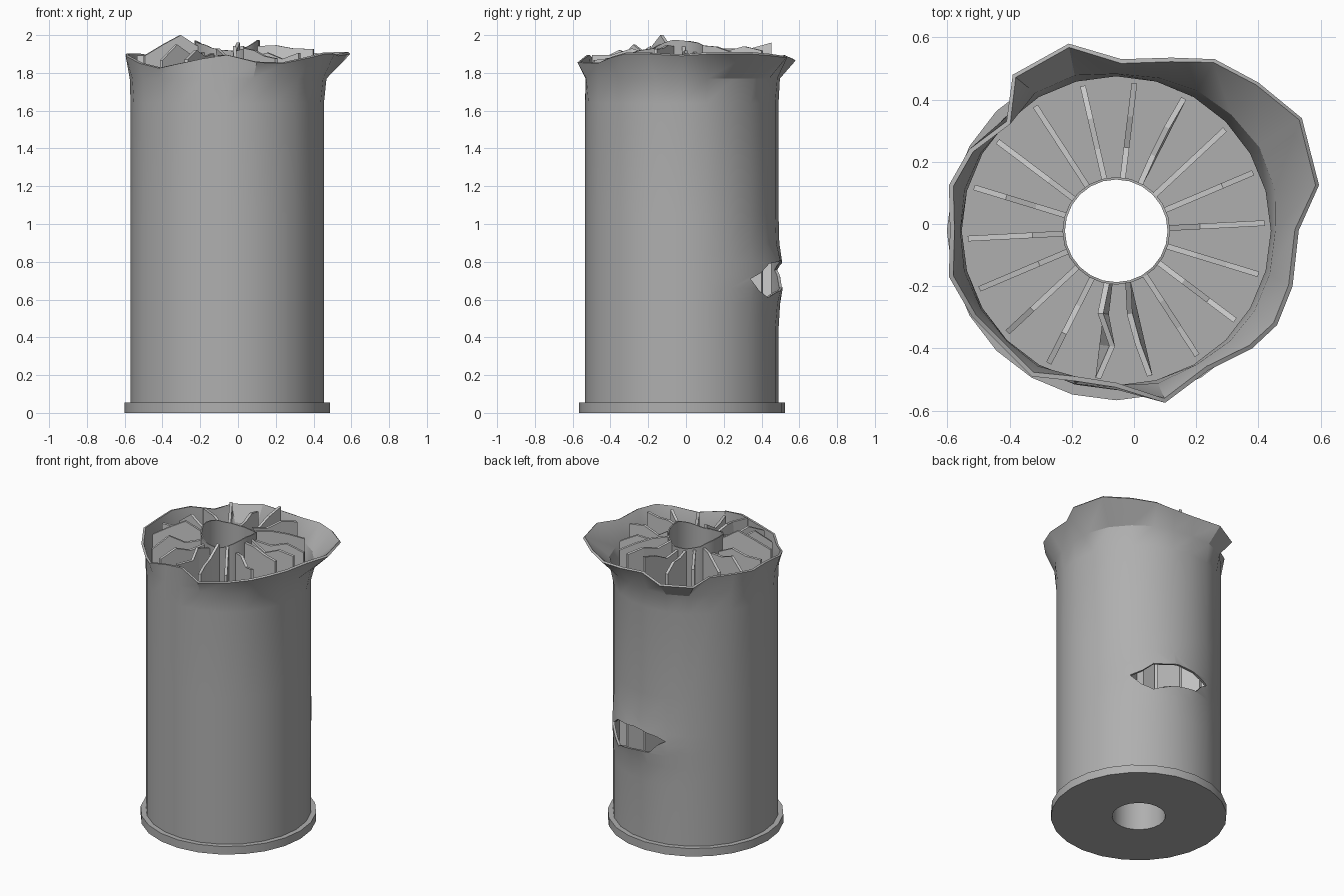
import bpy, bmesh, random
from math import sin, cos, radians, exp

if "Cube" in bpy.data.objects:
    bpy.data.objects.remove(bpy.data.objects["Cube"])

CX, CY = -0.057, -0.022      # axis of the canister
SEG = 24
random.seed(4)


def grey(name, v):
    m = bpy.data.materials.new(name)
    m.diffuse_color = (v, v, v, 1)
    m.use_nodes = True
    m.node_tree.nodes["Principled BSDF"].inputs["Base Color"].default_value = m.diffuse_color
    return m


BODY, FIN = grey("dark_steel", 0.43), grey("steel", 0.62)


def polar(r, deg, z):
    a = radians(deg)
    return (CX + r * cos(a), CY + r * sin(a), z)


def make(name, verts, faces, smooth=32, fix=True, mat=BODY):
    me = bpy.data.meshes.new(name)
    me.from_pydata(verts, [], faces)
    if fix:
        bm = bmesh.new()
        bm.from_mesh(me)
        bmesh.ops.recalc_face_normals(bm, faces=bm.faces)
        bm.to_mesh(me)
        bm.free()
    me.materials.append(mat)
    ob = bpy.data.objects.new(name, me)
    bpy.context.collection.objects.link(ob)
    select(ob)
    if smooth:
        bpy.ops.object.shade_smooth_by_angle(angle=radians(smooth))
    return ob


def select(ob):
    bpy.ops.object.select_all(action='DESELECT')
    bpy.context.view_layer.objects.active = ob
    ob.select_set(True)


def ring_mesh(name, rings, closed=False):
    """Skin rings of SEG points each; closed joins last ring to first."""
    verts = [v for r in rings for v in r]
    n = len(rings)
    faces = []
    for k in range(n if closed else n - 1):
        a, b = k * SEG, ((k + 1) % n) * SEG
        for i in range(SEG):
            j = (i + 1) % SEG
            faces.append((a + i, a + j, b + j, b + i))
    return make(name, verts, faces, fix=closed)


def circle(r, z):
    return [polar(r, 15 * i, z) for i in range(SEG)]


# base plate with flange and central opening
ring_mesh("base_flange", [circle(0.165, 0), circle(0.545, 0),
                          circle(0.545, 0.055), circle(0.165, 0.055)], True)

# central tube with a torn, wavy top
top = [1.945 + 0.03 * cos(radians(30 * i)) + random.uniform(-.006, .006) for i in range(SEG)]
ring_mesh("inner_tube", [
    circle(0.165, 0.0), circle(0.173, 0.0),
    [polar(0.173, 15 * i, top[i]) for i in range(SEG)],
    [polar(0.165, 15 * i, top[i]) for i in range(SEG)]], True)

# outer wall: slight bulge around the breach, flared torn rim (x, y, z)
RIM = [(.53, -.02, 1.89), (.595, .125, 1.90), (.54, .34, 1.90), (.40, .455, 1.89),
       (.26, .53, 1.88), (.12, .535, 1.88), (-.04, .53, 1.89), (-.21, .58, 1.865),
       (-.39, .48, 1.86), (-.41, .33, 1.88), (-.53, .24, 1.90), (-.595, .125, 1.90),
       (-.592, -.02, 1.90), (-.595, -.17, 1.89), (-.52, -.30, 1.85), (-.42, -.40, 1.825),
       (-.33, -.49, 1.845), (-.19, -.505, 1.875), (-.06, -.525, 1.895), (.10, -.575, 1.855),
       (.24, -.47, 1.85), (.38, -.40, 1.88), (.46, -.325, 1.90), (.51, -.20, 1.90)]


def wall_ring(z):
    pts = []
    for i in range(SEG):
        bulge = 0.04 * exp(-((z - .72) / .13) ** 2 - ((15 * i - 74) / 26) ** 2)
        pts.append(polar(0.512 + bulge, 15 * i, z))
    return pts


def blend(a, b, t):
    return tuple(p + (q - p) * t for p, q in zip(a, b))


rings = [wall_ring(z) for z in (.05, .45, .58, .66, .73, .8, .9, 1.05, 1.64)]
rings.append([blend(a, (b[0], b[1], 1.77), .18) for a, b in zip(wall_ring(1.77), RIM)])
rings.append(RIM)
wall = ring_mesh("outer_wall", rings)
sol = wall.modifiers.new("thickness", 'SOLIDIFY')
sol.thickness, sol.offset = 0.015, -1

# breach in the wall: (angle, height) outline swept radially
HOLE = [(44, .71), (60, .79), (78, .81), (92, .79), (104, .757), (92, .665), (76, .65), (60, .61)]
n = len(HOLE)
cv = [polar(r, a, z) for r in (.4, .75) for a, z in HOLE]
cf = [tuple(range(n)), tuple(range(n, 2 * n))]
cf += [(i, (i + 1) % n, n + (i + 1) % n, n + i) for i in range(n)]
cutter = make("breach_cutter", cv, cf, 0)
cutter.hide_render = True
boo = wall.modifiers.new("breach", 'BOOLEAN')
boo.operation, boo.solver, boo.object = 'DIFFERENCE', 'EXACT', cutter
select(wall)
for m in [m.name for m in wall.modifiers if m.type in ('SOLIDIFY', 'BOOLEAN')]:
    bpy.ops.object.modifier_apply(modifier=m)
bpy.data.objects.remove(cutter)
select(wall)
bpy.ops.object.shade_smooth_by_angle(angle=radians(60))

# radial fins with ragged tops; two are bent sideways near the top
RADII = (.17, .27, .37, .478)
BENT = {63: (0, .005, .006, 0), 263: (-.01, -.018, .032, 0), 283: (0, -.018, -.014, 0)}
TOPS = {123: (1.92, 1.93, 1.93, 1.93), 83: (1.9, 1.88, 1.93, 1.96),
        203: (1.94, 2.0, 1.95, 1.89), 143: (1.93, 1.94, 1.92, 1.9)}
for k in range(18):
    deg = 3 + 20 * k
    shift = BENT.get(deg, (0, 0, 0, 0))
    tops = TOPS.get(deg) or [random.uniform(1.87, 1.95) - .02 * (r > .4) for r in RADII]
    verts = []
    for level in range(3):
        for r, s, t in zip(RADII, shift, tops):
            x, y, z = polar(r, deg, (.05, 1.65, t)[level])
            if level == 2:
                x -= s * sin(radians(deg))
                y += s * cos(radians(deg))
            verts.append((x, y, z))
    faces = [(4 * l + i, 4 * l + i + 1, 4 * l + i + 5, 4 * l + i + 4)
             for l in range(2) for i in range(3)]
    fin = make("fin_%02d" % (k + 1), verts, faces, 0, mat=FIN)
    sol = fin.modifiers.new("thickness", 'SOLIDIFY')
    sol.thickness, sol.offset = 0.018, 0
